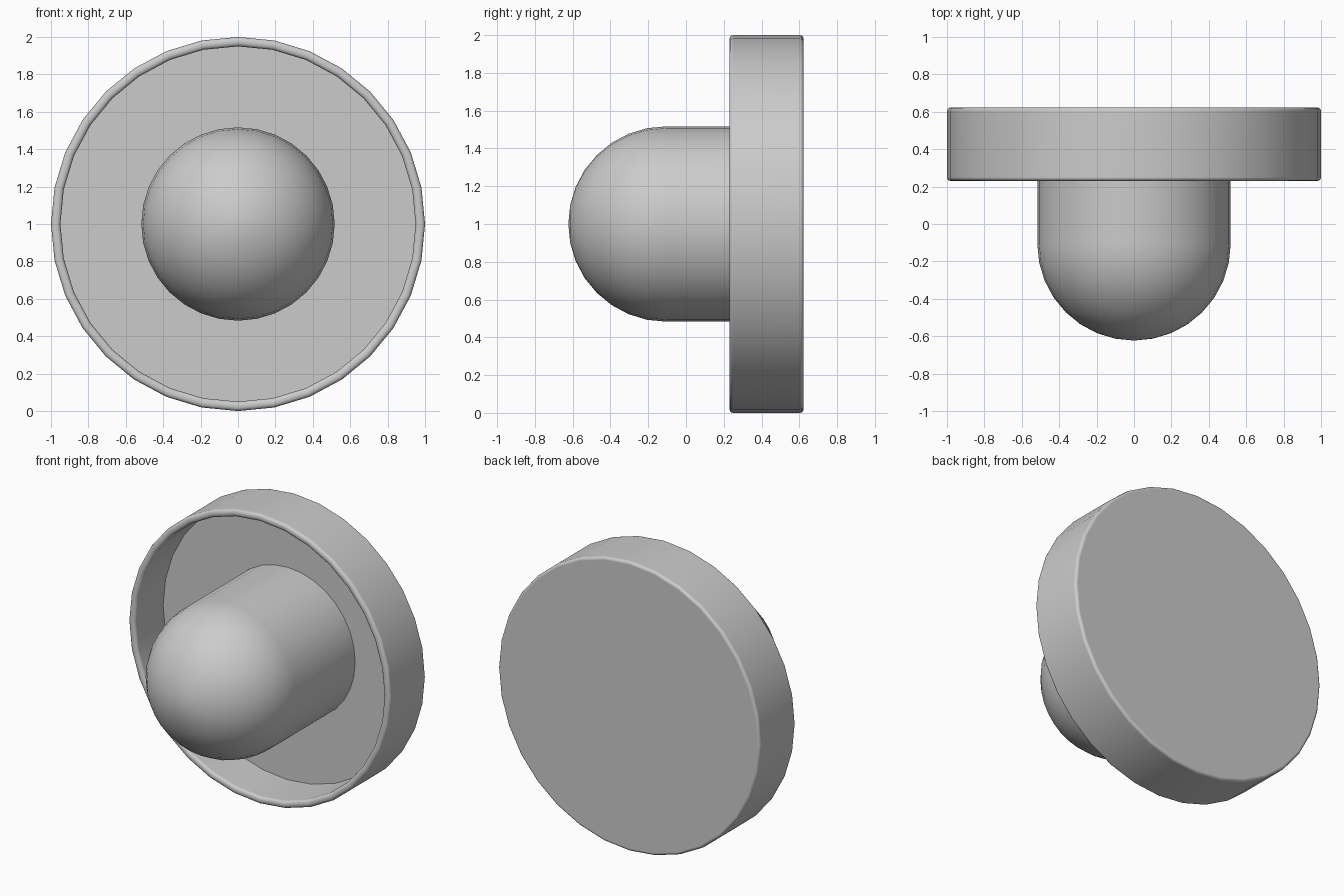
import bpy
import bmesh
from math import cos, sin, pi, radians
from mathutils import Matrix, Vector

SEGMENTS = 32
CENTRE = Vector((0, 0, 1))
FRONT, BACK, FLOOR = 0.23, 0.623, 0.54
WALL, ROUND = 0.05, 0.02
BULB_RADIUS, DOME_Y = 0.517, -0.106

cube = bpy.data.objects.get("Cube")
if cube:
    bpy.data.objects.remove(cube, do_unlink=True)


def finish(bm, name):
    """Turn a bmesh into a smooth object with crisp flat faces."""
    bmesh.ops.recalc_face_normals(bm, faces=bm.faces)
    mesh = bpy.data.meshes.new(name)
    bm.to_mesh(mesh)
    bm.free()
    obj = bpy.data.objects.new(name, mesh)
    bpy.context.collection.objects.link(obj)
    bpy.ops.object.select_all(action='DESELECT')
    obj.select_set(True)
    bpy.context.view_layer.objects.active = obj
    bpy.ops.object.shade_smooth_by_angle(angle=radians(40))
    weighted = obj.modifiers.new("Weighted Normals", 'WEIGHTED_NORMAL')
    weighted.keep_sharp = True
    return obj


# Round dish: a disc, its front face inset and pushed back to form the recess
bm = bmesh.new()
place = Matrix.Translation(CENTRE + Vector((0, (FRONT + BACK) / 2, 0))) @ Matrix.Rotation(pi / 2, 4, 'X')
bmesh.ops.create_cone(bm, cap_ends=True, segments=SEGMENTS, radius1=1, radius2=1,
                      depth=BACK - FRONT, matrix=place)
front = min(bm.faces, key=lambda f: f.calc_center_median().y)
bmesh.ops.inset_region(bm, faces=[front], thickness=WALL, use_even_offset=True)
floor = bmesh.ops.extrude_discrete_faces(bm, faces=[front])["faces"][0]
bmesh.ops.translate(bm, verts=floor.verts, vec=(0, FLOOR - FRONT, 0))

# Rounded lip and back edge; the inner floor corner stays sharp
rims = [e for e in bm.edges
        if len(e.link_faces) == 2 and e.calc_face_angle() > 1 and floor not in e.link_faces]
bmesh.ops.bevel(bm, geom=rims, offset=ROUND, segments=3, profile=0.5, affect='EDGES')
finish(bm, "dish")

# Domed bulb: a quarter arc and straight side turned about the y axis
bm = bmesh.new()
steps = SEGMENTS // 4
profile = [CENTRE + Vector((0, DOME_Y - BULB_RADIUS * cos(a), BULB_RADIUS * sin(a)))
           for a in (i * pi / 2 / steps for i in range(steps + 1))]
profile.append(CENTRE + Vector((0, FLOOR + 0.02, BULB_RADIUS)))
verts = [bm.verts.new(p) for p in profile]
edges = [bm.edges.new(pair) for pair in zip(verts, verts[1:])]
bmesh.ops.spin(bm, geom=verts + edges, cent=CENTRE, axis=(0, 1, 0),
               angle=2 * pi, steps=SEGMENTS, use_merge=False)
bmesh.ops.remove_doubles(bm, verts=bm.verts, dist=0.0005)
bmesh.ops.holes_fill(bm, edges=[e for e in bm.edges if e.is_boundary], sides=0)
finish(bm, "domed_bulb")
